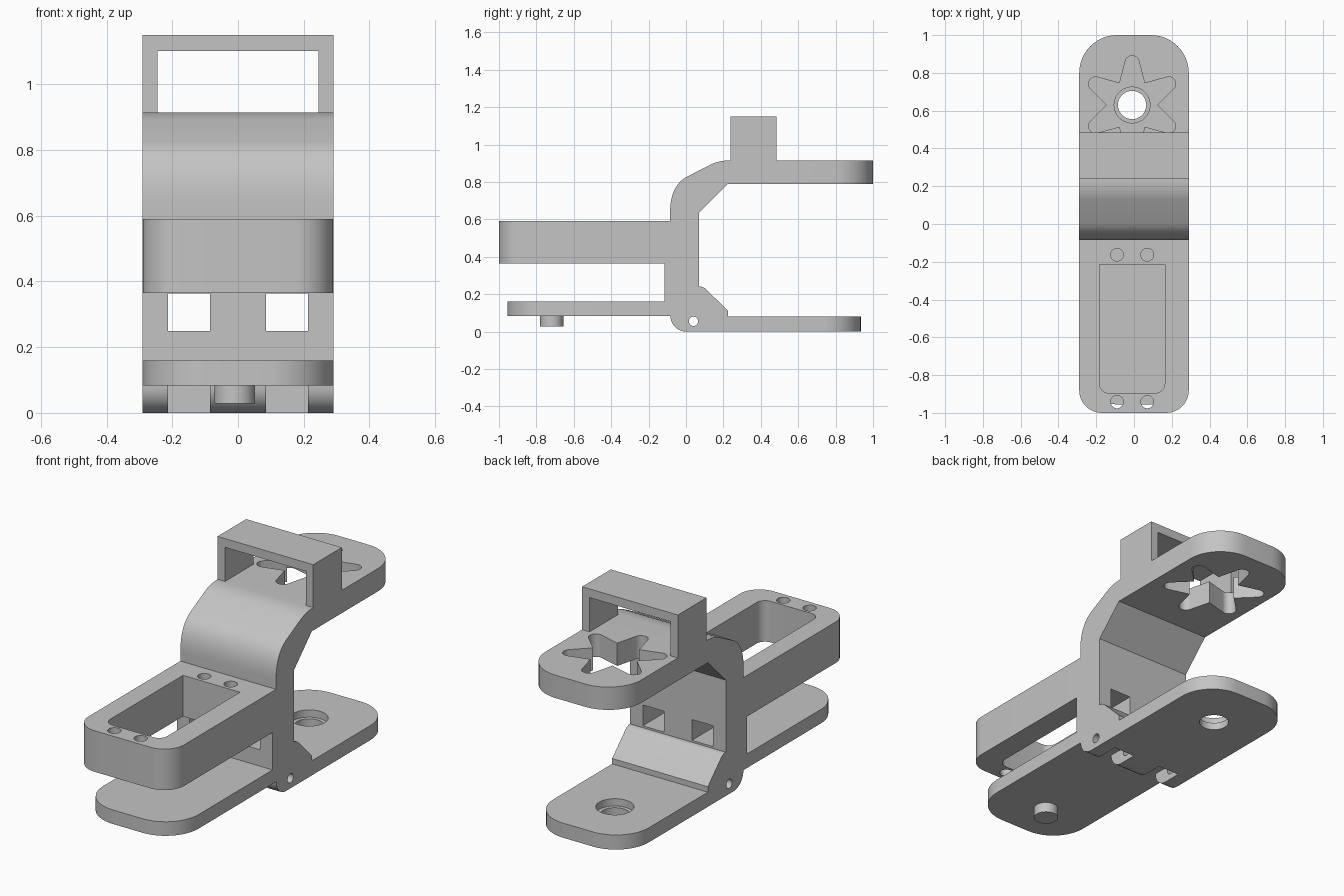
import bpy, bmesh, math
from mathutils import Vector

if "Cube" in bpy.data.objects:
    bpy.data.objects.remove(bpy.data.objects["Cube"], do_unlink=True)

W = 0.29      # half width
CX = -0.01    # centre line of the cut-outs

grey = bpy.data.materials.new("plain_grey")
grey.use_nodes = True
grey.diffuse_color = (0.55, 0.55, 0.55, 1)
grey.node_tree.nodes["Principled BSDF"].inputs["Base Color"].default_value = (0.55, 0.55, 0.55, 1)


def prism(name, pts, axis, a, b, rounds=()):
    """Extrude a 2D outline along an axis; round upright edges at given y values."""
    place = {"x": lambda p, t: (t, p[0], p[1]),
             "y": lambda p, t: (p[0], t, p[1]),
             "z": lambda p, t: (p[0], p[1], t)}[axis]
    bm = bmesh.new()
    lo = [bm.verts.new(place(p, a)) for p in pts]
    hi = [bm.verts.new(place(p, b)) for p in pts]
    bm.faces.new(lo)
    bm.faces.new(hi)
    n = len(pts)
    for i in range(n):
        j = (i + 1) % n
        bm.faces.new((lo[i], lo[j], hi[j], hi[i]))
    bmesh.ops.recalc_face_normals(bm, faces=bm.faces)
    for y, radius in rounds:
        edges = [e for e in bm.edges
                 if all(abs(v.co.y - y) < 1e-4 for v in e.verts)
                 and abs(e.verts[0].co.x - e.verts[1].co.x) < 1e-4]
        bmesh.ops.bevel(bm, geom=edges, offset=radius, segments=12,
                        profile=0.5, affect='EDGES')
    mesh = bpy.data.meshes.new(name)
    bm.to_mesh(mesh)
    bm.free()
    obj = bpy.data.objects.new(name, mesh)
    bpy.context.collection.objects.link(obj)
    mesh.materials.append(grey)
    return obj


def arc(cx, cy, r, a0, a1, n):
    return [(cx + r * math.cos(math.radians(a0 + (a1 - a0) * i / n)),
             cy + r * math.sin(math.radians(a0 + (a1 - a0) * i / n))) for i in range(n + 1)]


def circle(cx, cy, r, n=40):
    return arc(cx, cy, r, 0, 360, n)[:-1]


def curve(p, q, r, n=12):
    p, q, r = Vector(p), Vector(q), Vector(r)
    return [tuple(p * (1 - t) ** 2 + q * 2 * t * (1 - t) + r * t * t)
            for t in (i / n for i in range(n + 1))]


def box2(x0, x1, y0, y1):
    return [(x0, y0), (x1, y0), (x1, y1), (x0, y1)]


def smooth(obj):
    bpy.ops.object.select_all(action='DESELECT')
    obj.select_set(True)
    bpy.context.view_layer.objects.active = obj
    bpy.ops.object.shade_smooth_by_angle(angle=math.radians(30))


# Side profile (y, z): lower front plate, tray, curved neck, upper arm, column, base plate
profile = [(-0.955, 0.083), (-0.955, 0.16), (-0.115, 0.16), (-0.115, 0.365),
           (-1, 0.365), (-1, 0.59), (-0.085, 0.59)]
profile += curve((-0.085, 0.64), (-0.085, 0.775), (0, 0.825))
profile += curve((0.13, 0.892), (0.175, 0.915), (0.235, 0.915), 8)
profile += [(1, 0.915), (1, 0.79), (0.225, 0.79), (0.07, 0.635), (0.07, 0.24)]
profile += curve((0.08, 0.24), (0.095, 0.238), (0.108, 0.226), 4)
profile += [(0.225, 0.11), (0.225, 0.08), (0.935, 0.08), (0.935, 0)]
profile += arc(0, 0.083, 0.083, 270, 180, 12)
body = prism("bracket_body", profile, "x", -W, W,
             [(-1, 0.12), (-0.955, 0.2), (1, 0.2), (0.935, 0.2)])

# Six-armed star opening in the upper arm
star = []
for k in range(6):
    a = 90 + 60 * k
    c, s = math.cos(math.radians(a)), math.sin(math.radians(a))
    star += arc(CX + 0.224 * c, 0.63 + 0.224 * s, 0.037, a - 78, a + 78, 10)
    star += arc(CX, 0.63, 0.133, a + 30, a + 30, 1)[:1]

# Tray pocket with rounded front corners
pocket = [(CX + 0.173, -0.215), (CX - 0.173, -0.215)]
pocket += arc(CX - 0.123, -0.845, 0.05, 180, 270, 8)
pocket += arc(CX + 0.123, -0.845, 0.05, 270, 360, 8)

cutters = [
    prism("star_cutter", star, "z", 0.7, 1.0),
    prism("pocket_cutter", pocket, "z", 0.3, 0.7),
    prism("hole_cutter", circle(CX, 0.63, 0.075), "z", -0.1, 0.2),
    prism("counterbore_cutter", circle(CX, 0.63, 0.095), "z", 0.04, 0.2),
    prism("pin_cutter", circle(0.04, 0.055, 0.025, 24), "x", -0.4, 0.4),
]
for x in (CX - 0.08, CX + 0.08):
    for y in (-0.163, -0.942):
        cutters.append(prism("screw_cutter", circle(x, y, 0.034, 24), "z", 0.3, 0.7))
# Column windows and hinge notches
for s in (-1, 1):
    x0, x1 = sorted((s * 0.085, s * 0.213))
    cutters.append(prism("window_cutter", box2(x0, x1, 0.25, 0.364), "y", -0.2, 0.2))
    cutters.append(prism("notch_cutter", box2(x0, x1, -0.05, 0.083), "y", -0.088, 0.1))

for cutter in cutters:
    cutter.hide_render = True
    mod = body.modifiers.new("cut", 'BOOLEAN')
    mod.operation = 'DIFFERENCE'
    mod.solver = 'EXACT'
    mod.object = cutter
    bpy.context.view_layer.objects.active = body
    bpy.ops.object.modifier_apply(modifier=mod.name)
    bpy.data.objects.remove(cutter, do_unlink=True)
smooth(body)

# Rectangular loop standing on the upper arm
prism("strap_loop", [(-W, 0.915), (-W, 1.15), (W, 1.15), (W, 0.915),
                     (0.245, 0.915), (0.245, 1.102), (-0.245, 1.102), (-0.245, 0.915)],
      "y", 0.237, 0.485)

# Round peg under the lower front plate
smooth(prism("locating_peg", circle(CX, -0.718, 0.062), "z", 0.028, 0.09))
